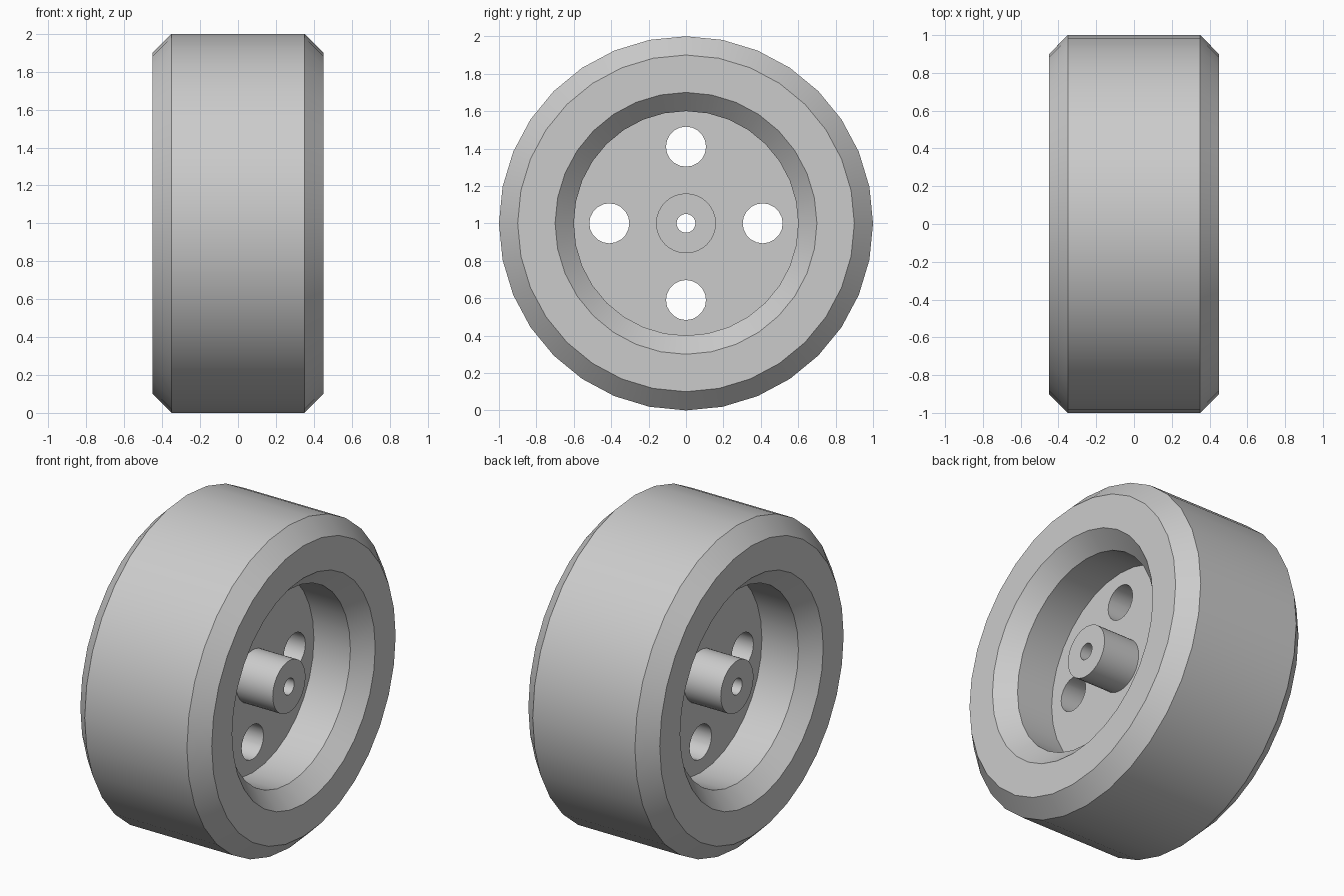
import bpy, bmesh, math
from mathutils import Matrix, Vector

cube = bpy.data.objects.get("Cube")
if cube:
    bpy.data.objects.remove(cube, do_unlink=True)

grey = bpy.data.materials.new("plain grey")
grey.use_nodes = True
colour = (0.6, 0.6, 0.6, 1)
grey.diffuse_color = colour
grey.node_tree.nodes["Principled BSDF"].inputs["Base Color"].default_value = colour

CENTRE = Vector((0, 0, 1))


def make_object(name, bm):
    bmesh.ops.recalc_face_normals(bm, faces=bm.faces)
    mesh = bpy.data.meshes.new(name)
    bm.to_mesh(mesh)
    bm.free()
    mesh.materials.append(grey)
    obj = bpy.data.objects.new(name, mesh)
    bpy.context.collection.objects.link(obj)
    return obj


def lathe(name, half_profile, segments):
    """Turn a closed ring section about the x axis; the section is mirrored in x."""
    section = half_profile + [(-x, r) for x, r in reversed(half_profile)]
    bm = bmesh.new()
    rings = []
    for i in range(segments):
        a = math.tau * i / segments
        rings.append([bm.verts.new((x, r * math.cos(a), 1 + r * math.sin(a)))
                      for x, r in section])
    for i, ring in enumerate(rings):
        following = rings[(i + 1) % segments]
        for j in range(len(section)):
            k = (j + 1) % len(section)
            bm.faces.new((ring[j], ring[k], following[k], following[j]))
    return make_object(name, bm)


def smooth(obj):
    bpy.ops.object.select_all(action='DESELECT')
    obj.select_set(True)
    bpy.context.view_layer.objects.active = obj
    bpy.ops.object.shade_smooth_by_angle(angle=math.radians(30))


# Tyre with chamfered shoulders and chamfered inner lip
tyre = lathe("tyre", [(0.35, 0.6), (0.45, 0.7), (0.45, 0.9), (0.35, 1.0)], 32)

# Wheel disc, its rim sunk into the tyre and its centre inside the hub
disc = lathe("wheel_disc", [(0.1, 0.1), (0.1, 0.62)], 32)

# Hub tube with a through bore
hub = lathe("hub", [(0.35, 0.05), (0.35, 0.16)], 32)

# Four round holes through the disc
bm = bmesh.new()
for i in range(4):
    a = math.tau * i / 4
    spot = CENTRE + 0.41 * Vector((0, math.cos(a), math.sin(a)))
    bmesh.ops.create_cone(bm, cap_ends=True, segments=20, radius1=0.107, radius2=0.107,
                          depth=0.5, matrix=Matrix.Translation(spot)
                          @ Matrix.Rotation(math.pi / 2, 4, 'Y'))
cutter = make_object("hole_cutter", bm)
cutter.hide_render = True

cut = disc.modifiers.new("holes", 'BOOLEAN')
cut.operation = 'DIFFERENCE'
cut.solver = 'EXACT'
cut.object = cutter
bpy.context.view_layer.objects.active = disc
bpy.ops.object.modifier_apply(modifier=cut.name)
bpy.data.objects.remove(cutter, do_unlink=True)

for part in (tyre, disc, hub):
    smooth(part)
